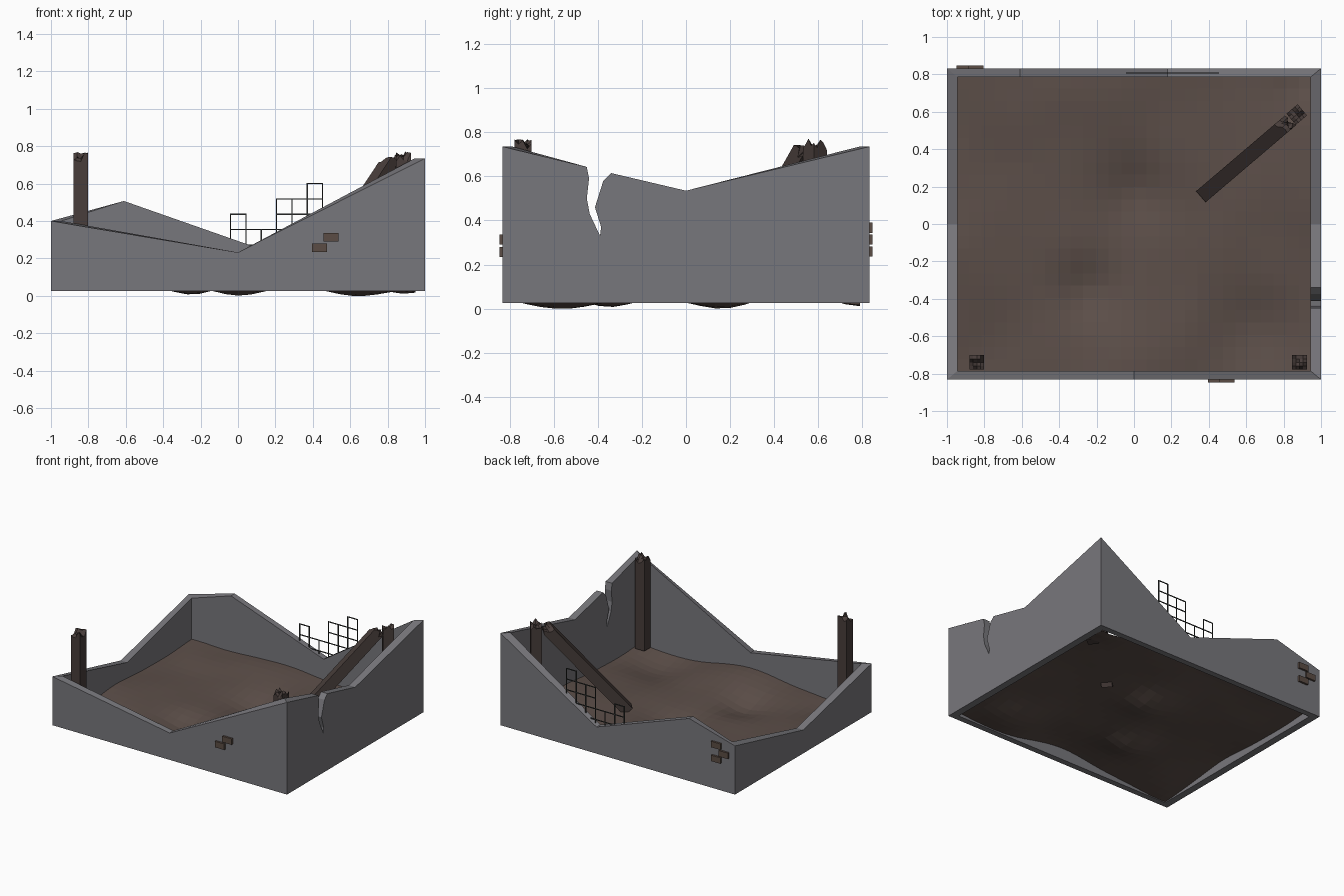
import bpy, bmesh, math, random
from mathutils import Vector, Matrix, noise

if "Cube" in bpy.data.objects:
    bpy.data.objects.remove(bpy.data.objects["Cube"])

random.seed(4)


def material(name, rgb):
    m = bpy.data.materials.new(name)
    m.diffuse_color = (*rgb, 1)
    m.use_nodes = True
    m.node_tree.nodes["Principled BSDF"].inputs["Base Color"].default_value = m.diffuse_color
    return m


CONCRETE = material("grey_concrete", (0.187, 0.184, 0.200))
DIRT = material("brown_dirt", (0.107, 0.077, 0.066))
BRICK = material("brown_brick", (0.105, 0.073, 0.058))
WOOD = material("dark_wood", (0.065, 0.047, 0.043))
STEEL = material("dark_steel", (0.040, 0.044, 0.042))


def finish(bm, name, mat):
    bmesh.ops.recalc_face_normals(bm, faces=bm.faces)
    me = bpy.data.meshes.new(name)
    bm.to_mesh(me)
    bm.free()
    me.materials.append(mat)
    ob = bpy.data.objects.new(name, me)
    bpy.context.collection.objects.link(ob)
    return ob


def add_box(bm, lo, hi):
    lo, hi = Vector(lo), Vector(hi)
    mat = Matrix.Translation((lo + hi) / 2) @ Matrix.Diagonal((*(hi - lo), 1))
    bmesh.ops.create_cube(bm, size=1, matrix=mat)


# Broken walls: outline on the outer face, moved in for the inner face; only the
# ends shrink, so neighbouring walls meet in mitred corners
HX, HY, BASE, INNER = 1.0, 0.832, 0.025, 0.945


def wall(name, top, place):
    outline = [(top[0][0], BASE)] + top + [(top[-1][0], BASE)]
    end = outline[-1][0]
    bm = bmesh.new()
    outer = [bm.verts.new(place(u, z, 1)) for u, z in outline]
    inner = [bm.verts.new(place(u * INNER if abs(u) == end else u, z, INNER))
             for u, z in outline]
    bm.faces.new(outer)
    bm.faces.new(inner[::-1])
    for i in range(len(outer)):
        j = (i + 1) % len(outer)
        if outline[i][0] == outline[j][0] and abs(outline[i][0]) == end:
            continue  # mitred ends stay open, the next wall closes them
        bm.faces.new((outer[i], outer[j], inner[j], inner[i]))
    return finish(bm, name, CONCRETE)


wall("front_wall", [(-HX, 0.40), (0, 0.232), (HX, 0.735)],
     lambda u, z, s: (u, -HY * s, z))
wall("back_wall", [(-HX, 0.40), (-0.61, 0.507), (0.18, 0.23), (HX, 0.735)],
     lambda u, z, s: (u, HY * s, z))
wall("left_wall", [(-HY, 0.40), (0, 0.205), (HY, 0.40)],
     lambda u, z, s: (-HX * s, u, z))
wall("right_wall_cracked",
     [(-HY, 0.735), (-0.45, 0.643), (-0.44, 0.59), (-0.45, 0.50), (-0.437, 0.43),
      (-0.39, 0.33), (-0.385, 0.37), (-0.413, 0.46), (-0.375, 0.58),
      (-0.34, 0.615), (0, 0.535), (HY, 0.735)],
     lambda u, z, s: (HX * s, u, z))

# Uneven dirt floor: mounds and hollows (x, y, height, radius) plus fine noise
MOUNDS = [(0.0, -0.78, 0.065, 0.35), (-0.95, -0.1, 0.035, 0.4),
          (-0.2, 0.75, 0.045, 0.4), (0.95, 0.2, 0.03, 0.35),
          (-0.9, 0.75, 0.025, 0.3),
          (0.01, 0.16, -0.06, 0.18), (-0.24, -0.36, -0.06, 0.17),
          (0.62, -0.58, -0.055, 0.25), (0.9, 0.8, -0.045, 0.15),
          (-0.9, -0.75, -0.02, 0.25)]
bm = bmesh.new()
bmesh.ops.create_grid(bm, x_segments=28, y_segments=24, size=1)
for v in bm.verts:
    x, y = v.co.x * HX * 0.95, v.co.y * HY * 0.95
    z = 0.072 + 0.012 * noise.noise((x * 3, y * 3, 3.7))
    for mx, my, h, r in MOUNDS:
        z += h * math.exp(-((x - mx) ** 2 + (y - my) ** 2) / (r * r))
    v.co = (x, y, z)
low = min(v.co.z for v in bm.verts)
for v in bm.verts:
    v.co.z -= low
finish(bm, "dirt_floor", DIRT)


# Snapped timbers: square bars with a splintered upper end
def timber(name, start, end, spin):
    start, end = Vector(start), Vector(end)
    axis = end - start
    length, n, w = axis.length, 4, 0.078
    bm = bmesh.new()
    bmesh.ops.create_grid(bm, x_segments=n, y_segments=n, size=w / 2)
    side = bmesh.ops.extrude_face_region(bm, geom=bm.faces[:])
    for g in side["geom"]:
        if isinstance(g, bmesh.types.BMVert):
            g.co.z = length + random.uniform(-0.045, 0.012)
    # turn to the heading after tilting over
    tilt = axis.angle(Vector((0, 0, 1)))
    rot = Matrix.Rotation(spin, 4, 'Z') @ Matrix.Rotation(tilt, 4, 'Y')
    bm.transform(Matrix.Translation(start) @ rot)
    return finish(bm, name, WOOD)


timber("front_left_post", (-0.84, -0.74, 0.06), (-0.84, -0.74, 0.76), 0)
timber("front_right_post", (0.885, -0.74, 0.05), (0.885, -0.74, 0.76), 0)
timber("back_right_post", (0.87, 0.585, 0.05), (0.87, 0.585, 0.76), math.radians(40))
timber("fallen_beam", (0.38, 0.165, 0.055), (0.82, 0.54, 0.72), math.atan2(0.375, 0.44))

# Exposed bricks, slightly proud of the wall faces
bm = bmesh.new()
for x, z, side in [(0.435, 0.257, -1), (0.498, 0.313, -1),
                   (-0.845, 0.26, 1), (-0.91, 0.313, 1), (-0.845, 0.367, 1)]:
    y = side * 0.834
    add_box(bm, (x - 0.04, y - 0.013, z - 0.023), (x + 0.04, y + 0.013, z + 0.023))
finish(bm, "exposed_bricks", BRICK)

# Reinforcing mesh standing out of the back wall: stepped columns of square cells
bm = bmesh.new()
CELL, R, X0, Z0, Y = 0.082, 0.003, -0.04, 0.19, 0.808
for i, rows in enumerate([3, 2, 2, 4, 4, 5]):
    xa, xb = X0 + i * CELL, X0 + (i + 1) * CELL
    top = Z0 + rows * CELL
    for x in (xa, xb):
        add_box(bm, (x - R, Y - R, Z0), (x + R, Y + R, top + R))
    for k in range(1, rows + 1):
        z = Z0 + k * CELL
        add_box(bm, (xa - R, Y - R, z - R), (xb + R, Y + R, z + R))
finish(bm, "rebar_mesh", STEEL)
